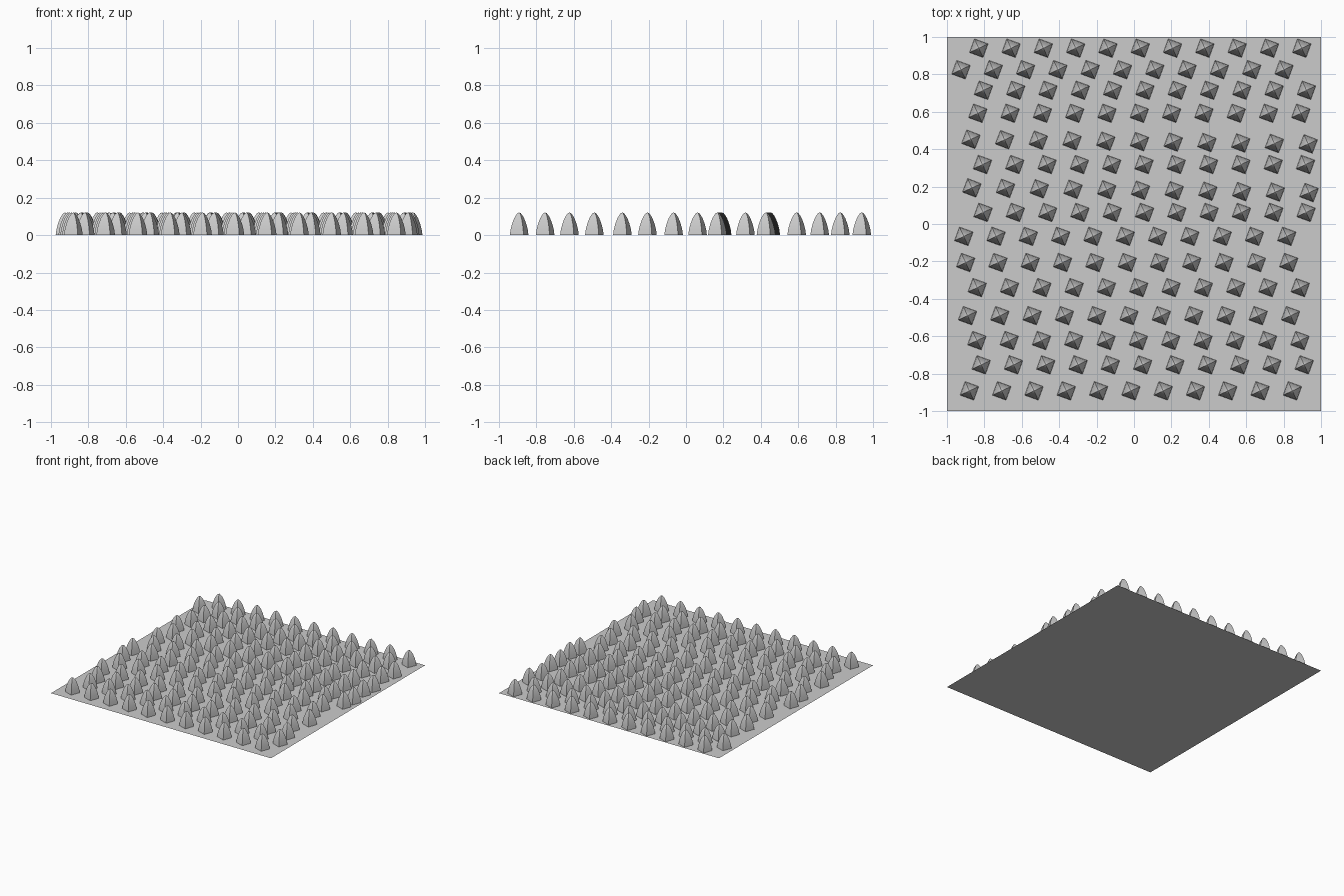
import bpy, bmesh
from math import cos, sin, radians

if "Cube" in bpy.data.objects:
    bpy.data.objects.remove(bpy.data.objects["Cube"])

# Base sheet
bpy.ops.mesh.primitive_plane_add(size=2, location=(0, 0, 0))
bpy.context.object.name = "base_sheet"

# Four-sided rounded spike: (radius, height)
PROFILE = [(0.055, 0), (0.0505, 0.03), (0.042, 0.06), (0.0295, 0.09),
           (0.020, 0.105), (0.010, 0.117)]
TIP = 0.121


def spike_mesh(turn):
    bm = bmesh.new()
    rings = []
    for r, z in PROFILE:
        rings.append([bm.verts.new((r * cos(radians(turn + 90 * k)),
                                    r * sin(radians(turn + 90 * k)), z)) for k in range(4)])
    tip = bm.verts.new((0, 0, TIP))
    for a, b in zip(rings, rings[1:]):
        for k in range(4):
            j = (k + 1) % 4
            bm.faces.new((a[k], a[j], b[j], b[k]))
    for k in range(4):
        bm.faces.new((rings[-1][k], rings[-1][(k + 1) % 4], tip))
    # Faces are smooth up the curve, the four corner ridges stay crisp
    for f in bm.faces:
        f.smooth = True
    for e in bm.edges:
        if abs(e.verts[0].co.z - e.verts[1].co.z) > 1e-4:
            e.smooth = False
    mesh = bpy.data.meshes.new("spike_row")
    bm.to_mesh(mesh)
    bm.free()
    return mesh


# Rows: first spike x, y, step x, step y
STEP = 0.1727
ROWS = [(-0.83, 0.94), (-0.925, 0.825), (-0.805, 0.715), (-0.835, 0.592),
        (-0.872, 0.453, 0.1803, -0.0025), (-0.81, 0.318),
        (-0.867, 0.193, 0.1803, -0.0025), (-0.807, 0.062),
        (-0.91, -0.066), (-0.90, -0.206), (-0.838, -0.34), (-0.89, -0.49),
        (-0.84, -0.623), (-0.817, -0.753), (-0.88, -0.892)]

for i, row in enumerate(ROWS):
    x, y = row[:2]
    dx, dy = row[2:] or (STEP, 0)
    obj = bpy.data.objects.new(f"spike_row_{i + 1}", spike_mesh(25 if dy == 0 else 24))
    bpy.context.collection.objects.link(obj)
    obj.location = (x, y, 0)
    arr = obj.modifiers.new("repeat", 'ARRAY')
    arr.count = 11
    arr.use_relative_offset = False
    arr.use_constant_offset = True
    arr.constant_offset_displace = (dx, dy, 0)
